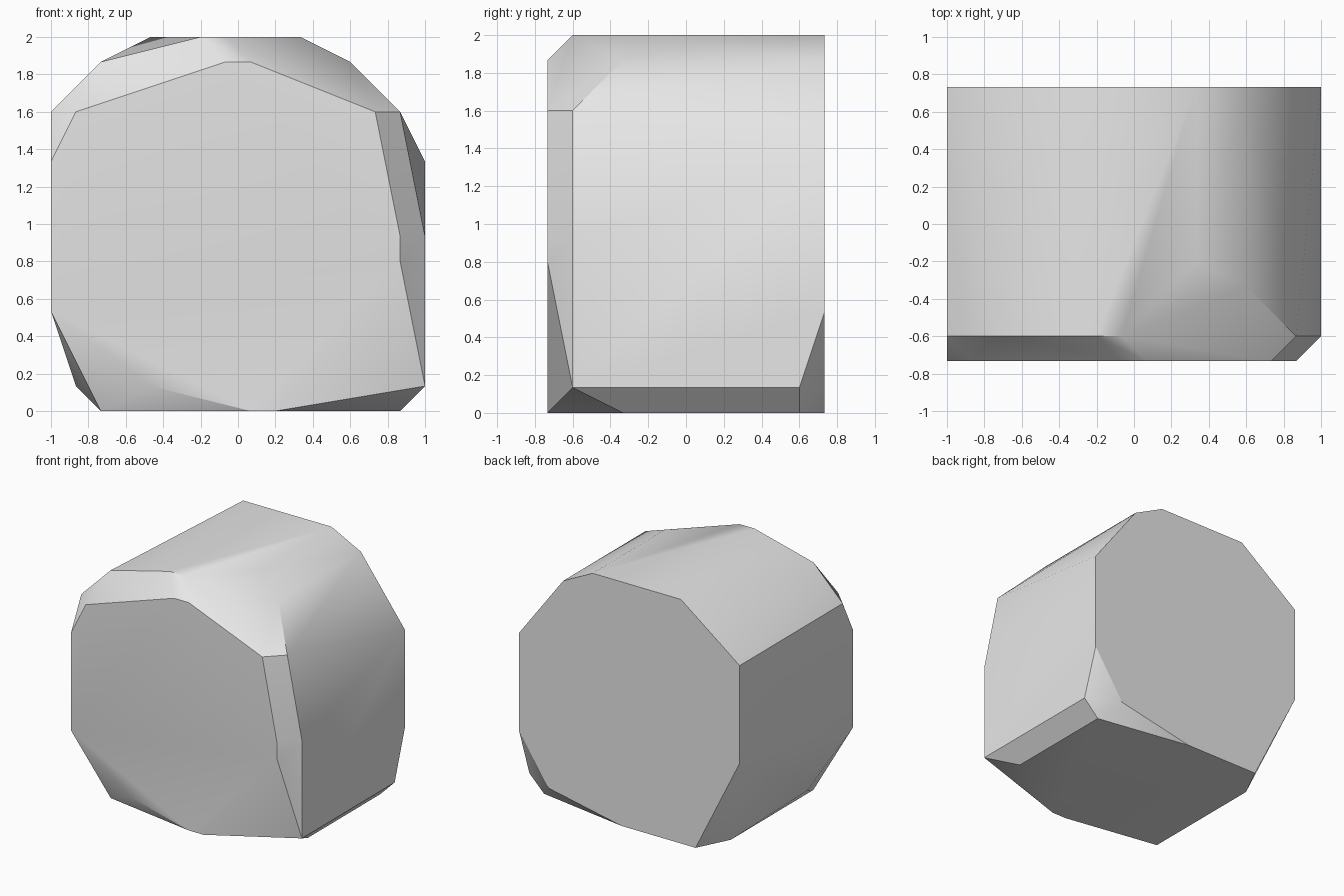
import bpy
import bmesh
from math import radians

cube = bpy.data.objects.get("Cube")
if cube:
    bpy.data.objects.remove(cube, do_unlink=True)

STEP = 1 / 15  # all corners sit on a regular grid

# Outlines (x, z) of the rock, keyed by depth y
layers = {
    # front face
    -11: [(-15, 20), (-13, 24), (-1, 28), (1, 28), (11, 24), (13, 14),
          (13, 12), (3, 0), (1, 0), (-7, 2), (-15, 8)],
    # shoulder behind the front bevel
    -9: [(-15, 24), (-11, 28), (-3, 30), (-1, 30), (13, 24), (15, 14),
         (15, 2), (-11, 0)],
    # chipped corners along the body
    -5: [(9, 28), (13, 0), (-13, 2)],
    -3: [(5, 30)],
    7: [(-11, 0)],
    9: [(15, 2), (13, 0)],
    # back face
    11: [(-15, 12), (-15, 24), (-7, 30), (5, 30), (9, 28), (15, 20),
         (15, 8), (11, 2), (1, 0), (-9, 0)],
}


def make_material(name, colour):
    mat = bpy.data.materials.new(name)
    mat.use_nodes = True
    mat.diffuse_color = colour
    shader = mat.node_tree.nodes["Principled BSDF"]
    shader.inputs["Base Color"].default_value = colour
    return mat


def make_hull(name, outlines, material):
    """Wrap a convex skin around the layered outlines."""
    bm = bmesh.new()
    for y, outline in outlines.items():
        for x, z in outline:
            bm.verts.new((x * STEP, y * STEP, z * STEP))
    bmesh.ops.convex_hull(bm, input=bm.verts[:])
    loose = [v for v in bm.verts if not v.link_faces]
    bmesh.ops.delete(bm, geom=loose, context="VERTS")
    # merge coplanar triangles into clean flat faces
    bmesh.ops.dissolve_limit(bm, angle_limit=radians(0.5),
                             verts=bm.verts[:], edges=bm.edges[:])
    bmesh.ops.recalc_face_normals(bm, faces=bm.faces[:])
    mesh = bpy.data.meshes.new(name)
    bm.to_mesh(mesh)
    bm.free()
    mesh.materials.append(material)
    obj = bpy.data.objects.new(name, mesh)
    bpy.context.collection.objects.link(obj)
    return obj


# Rock body, smooth across shallow facets and crisp on the steep ones
stone = make_material("stone_grey", (0.8, 0.8, 0.8, 1))
rock = make_hull("rock", layers, stone)
bpy.ops.object.select_all(action="DESELECT")
rock.select_set(True)
bpy.context.view_layer.objects.active = rock
bpy.ops.object.shade_smooth_by_angle(angle=radians(30))
